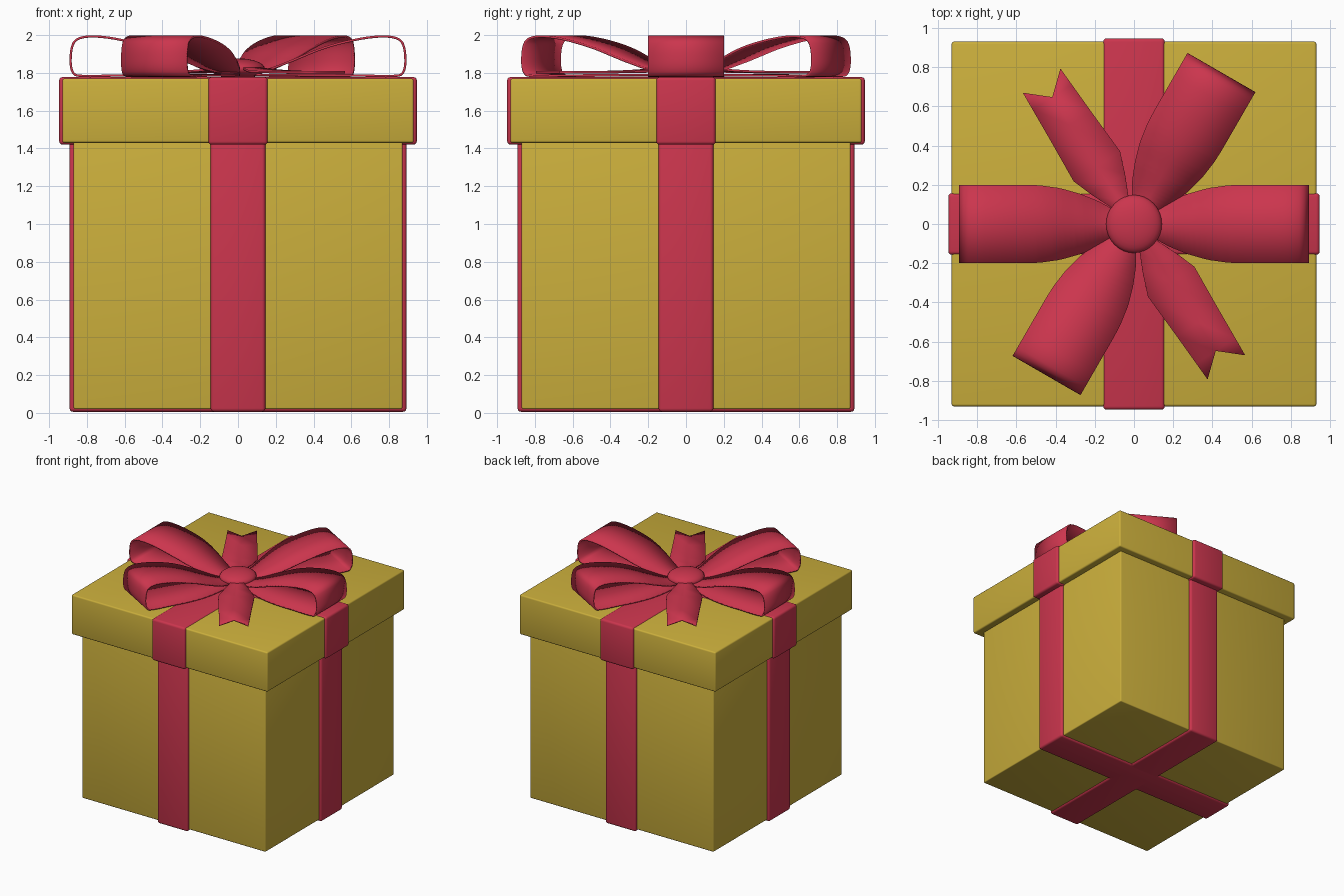
import bpy, bmesh, math
from mathutils import Vector, Matrix, geometry

if "Cube" in bpy.data.objects:
    bpy.data.objects.remove(bpy.data.objects["Cube"])


def material(name, rgb):
    m = bpy.data.materials.new(name)
    m.diffuse_color = (*rgb, 1)
    m.use_nodes = True
    m.node_tree.nodes["Principled BSDF"].inputs["Base Color"].default_value = m.diffuse_color
    return m


GOLD = material("gold paper", (0.60, 0.43, 0.045))
RED = material("red ribbon", (0.60, 0.036, 0.075))


def finish(name, bm, mat, smooth=35):
    bmesh.ops.recalc_face_normals(bm, faces=bm.faces[:])
    me = bpy.data.meshes.new(name)
    bm.to_mesh(me)
    bm.free()
    ob = bpy.data.objects.new(name, me)
    bpy.context.collection.objects.link(ob)
    me.materials.append(mat)
    bpy.ops.object.select_all(action='DESELECT')
    bpy.context.view_layer.objects.active = ob
    ob.select_set(True)
    bpy.ops.object.shade_smooth_by_angle(angle=math.radians(smooth))
    return ob


def box(name, hx, hy, z0, z1, mat, bevel):
    bm = bmesh.new()
    bmesh.ops.create_cube(bm, size=1)
    bmesh.ops.scale(bm, vec=(2 * hx, 2 * hy, z1 - z0), verts=bm.verts[:])
    bmesh.ops.translate(bm, vec=(0, 0, (z0 + z1) / 2), verts=bm.verts[:])
    bmesh.ops.bevel(bm, geom=bm.edges[:], offset=bevel, segments=3,
                    profile=0.5, affect='EDGES')
    return finish(name, bm, mat)


def width_at(r, table):
    """Half width of a ribbon at distance r, blended between (r, half) pairs."""
    for (r0, w0), (r1, w1) in zip(table, table[1:]):
        if r <= r1:
            t = max(0, (r - r0) / (r1 - r0))
            return w0 + (w1 - w0) * t
    return table[-1][1]


def smooth_path(pts, steps=6):
    """Catmull-Rom curve through (r, z) points, via bezier pieces."""
    p = [Vector((r, 0, z)) for r, z in pts]
    p = [2 * p[0] - p[1]] + p + [2 * p[-1] - p[-2]]
    out = [p[1]]
    for a, b, c, d in zip(p, p[1:], p[2:], p[3:]):
        # handles limited to the segment length
        k = (c - b).length / 3
        h0, h1 = (c - a).normalized() * k, (d - b).normalized() * k
        out += geometry.interpolate_bezier(b, b + h0, c - h1, c, steps + 1)[1:]
    return out


def thicken(ob, t, offset):
    mod = ob.modifiers.new("thickness", 'SOLIDIFY')
    mod.thickness = t
    mod.offset = offset


# Box, lid and the crossing bands around each
box("box_body", 0.87, 0.87, 0.02, 1.45, GOLD, 0.008)
box("box_lid", 0.93, 0.93, 1.43, 1.77, GOLD, 0.012)
for axis in "xy":
    for part, half, reach, z0, z1 in (("body", 0.145, 0.892, 0.006, 1.44),
                                      ("lid", 0.157, 0.947, 1.42, 1.778)):
        hx, hy = (reach, half) if axis == "x" else (half, reach)
        box(f"{part}_band_{axis}", hx, hy, z0, z1, RED, 0.018)

# Bow loops: side profile swept to a ribbon that narrows at the knot
LOOP = [(0.03, 1.79), (0.35, 1.788), (0.65, 1.786), (0.85, 1.786),
        (0.878, 1.81), (0.886, 1.88), (0.872, 1.955), (0.84, 1.983),
        (0.76, 1.993), (0.62, 1.975), (0.45, 1.93), (0.28, 1.862),
        (0.15, 1.815), (0.03, 1.80)]
LOOP_W = [(0, 0.04), (0.08, 0.06), (0.18, 0.115), (0.28, 0.155),
          (0.38, 0.183), (0.48, 0.197), (0.55, 0.2), (1, 0.2)]
for i, deg in enumerate((0, 60, 180, 240)):
    bm = bmesh.new()
    rows = []
    for p in smooth_path(LOOP):
        w = width_at(p.x, LOOP_W)
        rows.append([bm.verts.new((p.x, s * w, p.z)) for s in (-1, 0, 1)])
    for a, b in zip(rows, rows[1:]):
        for k in (0, 1):
            bm.faces.new((a[k], a[k + 1], b[k + 1], b[k]))
    bm.transform(Matrix.Rotation(math.radians(deg), 4, 'Z'))
    thicken(finish(f"bow_loop_{i + 1}", bm, RED), 0.012, 0)

# Bow tails: flat ribbon ends with a notch
TAIL = [(0.04, 0.03, 1.83), (0.14, 0.055, 1.822), (0.24, 0.1, 1.812),
        (0.35, 0.141, 1.806), (0.6, 0.127, 1.803), (0.77, 0.119, 1.803)]
for i, deg in enumerate((122.8, 302.8)):
    bm = bmesh.new()
    rows = [[bm.verts.new((r, s * w, z)) for s in (-1, 0, 1)]
            for r, w, z in TAIL]
    for a, b in zip(rows, rows[1:]):
        for k in (0, 1):
            bm.faces.new((a[k], b[k], b[k + 1], a[k + 1]))
    end = rows[-1]
    for s, k in ((-1, 0), (1, 2)):
        bm.faces.new((end[1], end[k], bm.verts.new((0.87, s * 0.114, 1.803))))
    bm.transform(Matrix.Rotation(math.radians(deg), 4, 'Z'))
    thicken(finish(f"bow_tail_{i + 1}", bm, RED), 0.012, 0)

# Flattened round knot
bm = bmesh.new()
bmesh.ops.create_uvsphere(bm, u_segments=32, v_segments=16, radius=1)
bmesh.ops.scale(bm, vec=(0.142, 0.148, 0.055), verts=bm.verts[:])
bmesh.ops.translate(bm, vec=(0, 0, 1.822), verts=bm.verts[:])
finish("bow_knot", bm, RED)
